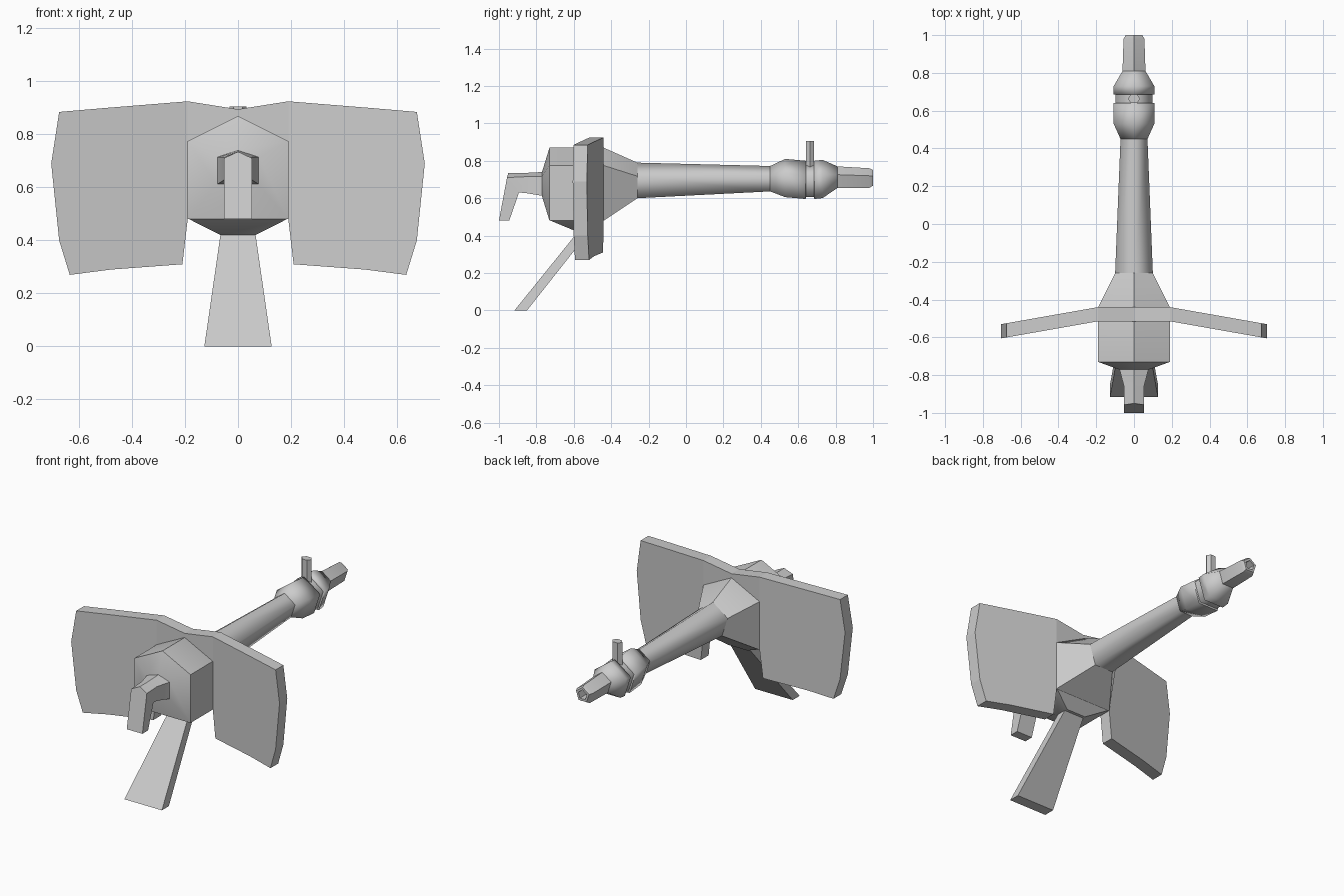
import bpy, bmesh, math
from mathutils import Vector

if "Cube" in bpy.data.objects:
    bpy.data.objects.remove(bpy.data.objects["Cube"], do_unlink=True)

grey = bpy.data.materials.new("plain grey")
grey.use_nodes = True
COLOUR = (0.6, 0.6, 0.6, 1)
grey.diffuse_color = COLOUR
grey.node_tree.nodes["Principled BSDF"].inputs["Base Color"].default_value = COLOUR


def loft(name, rings, angle=30):
    """Skin a list of matching rings and cap both ends."""
    bm = bmesh.new()
    loops = [[bm.verts.new(p) for p in ring] for ring in rings]
    n = len(loops[0])
    for a, b in zip(loops, loops[1:]):
        for i in range(n):
            j = (i + 1) % n
            bm.faces.new((a[i], a[j], b[j], b[i]))
    bm.faces.new(loops[0])
    bm.faces.new(loops[-1])
    bmesh.ops.recalc_face_normals(bm, faces=bm.faces)
    mesh = bpy.data.meshes.new(name)
    bm.to_mesh(mesh)
    bm.free()
    mesh.materials.append(grey)
    obj = bpy.data.objects.new(name, mesh)
    bpy.context.collection.objects.link(obj)
    bpy.ops.object.select_all(action='DESELECT')
    obj.select_set(True)
    bpy.context.view_layer.objects.active = obj
    bpy.ops.object.shade_smooth_by_angle(angle=math.radians(angle))
    return obj


def house(y, w, bottom, shoulder, top):
    """Gabled five-point section across the y axis."""
    return [(0, y, top), (w, y, shoulder), (w, y, bottom),
            (-w, y, bottom), (-w, y, shoulder)]


def pentagon(y, r, top):
    """Regular five-point section with its point upward."""
    return [(r * math.sin(math.tau * k / 5), y,
             top - r + r * math.cos(math.tau * k / 5)) for k in range(5)]


def slab(z, w, y0, y1):
    return [(-w, y0, z), (w, y0, z), (w, y1, z), (-w, y1, z)]


# Gabled housing with a tapered nose and bevelled front
loft("housing", [
    house(-0.77, 0.08, 0.61, 0.715, 0.74),
    house(-0.73, 0.19, 0.48, 0.775, 0.87),
    house(-0.44, 0.19, 0.48, 0.775, 0.87),
    pentagon(-0.26, 0.105, 0.79)])

# Barrel
loft("barrel", [pentagon(-0.26, 0.105, 0.79), pentagon(0.45, 0.075, 0.772)], 80)

# Collar with a shallow groove, then the hollow muzzle
loft("barrel_collar", [pentagon(y, r, t) for y, r, t in (
    (0.45, 0.075, 0.772), (0.53, 0.113, 0.81), (0.64, 0.113, 0.80),
    (0.641, 0.102, 0.79), (0.685, 0.102, 0.79), (0.686, 0.113, 0.80),
    (0.73, 0.113, 0.805), (0.81, 0.064, 0.77))], 80)
loft("muzzle", [pentagon(y, r, t) for y, r, t in (
    (0.81, 0.064, 0.77), (0.98, 0.058, 0.76), (1.0, 0.046, 0.75),
    (1.0, 0.03, 0.734), (0.93, 0.03, 0.734))], 50)

# Sight post standing in the collar groove
loft("sight_post", [[(0.033 * math.cos(math.tau * k / 6),
                      0.663 + 0.025 * math.sin(math.tau * k / 6), z)
                     for k in range(6)] for z in (0.74, 0.905)])

# Grip: runs forward, then bends down
loft("grip", [
    house(-0.765, 0.078, 0.612, 0.715, 0.74),
    house(-0.86, 0.053, 0.628, 0.715, 0.735),
    [(0, -0.95, 0.735), (0.053, -0.957, 0.71), (0.053, -0.893, 0.63),
     (-0.053, -0.893, 0.63), (-0.053, -0.957, 0.71)],
    [(0, -1.0, 0.48), (0.053, -1.0, 0.48), (0.053, -0.945, 0.48),
     (-0.053, -0.945, 0.48), (-0.053, -1.0, 0.48)]])

# Flared leg and the mount that joins it to the housing
loft("leg", [slab(0, 0.127, -0.917, -0.85), slab(0.43, 0.065, -0.57, -0.51)])
loft("leg_mount", [slab(0.42, 0.065, -0.58, -0.50),
                   slab(0.482, 0.188, -0.73, -0.44)])


# Swept shield: columns of (x, bottom z, top z), mirrored about the centre
def shield_y(x):
    return -0.44 - max(0, abs(x) - 0.19) * 0.176


THICK = Vector((0, 0.075, 0))
outline = [(0, 0.895), (0.19, 0.925), (0.5, 0.9), (0.675, 0.885),
           (0.705, 0.69), (0.675, 0.4), (0.635, 0.27), (0.48, 0.29),
           (0.21, 0.31), (0.19, 0.48), (0, 0.48)]

for side, label in ((1, "left"), (-1, "right")):
    bm = bmesh.new()
    back = [bm.verts.new((side * x, shield_y(x), z)) for x, z in outline]
    front = [bm.verts.new(v.co - THICK) for v in back]
    n = len(back)
    # centre strip, wing panel and outer edge panel
    panels = [(0, 1, 9, 10), (1, 2, 7, 8, 9), (2, 3, 4, 5, 6, 7)]
    for ids in panels:
        bm.faces.new([back[i] for i in ids])
        bm.faces.new([front[i] for i in ids])
    for i in range(n - 1):
        bm.faces.new((back[i], back[i + 1], front[i + 1], front[i]))
    bmesh.ops.recalc_face_normals(bm, faces=bm.faces)
    mesh = bpy.data.meshes.new(label + "_shield")
    bm.to_mesh(mesh)
    bm.free()
    mesh.materials.append(grey)
    obj = bpy.data.objects.new(label + "_shield", mesh)
    bpy.context.collection.objects.link(obj)
